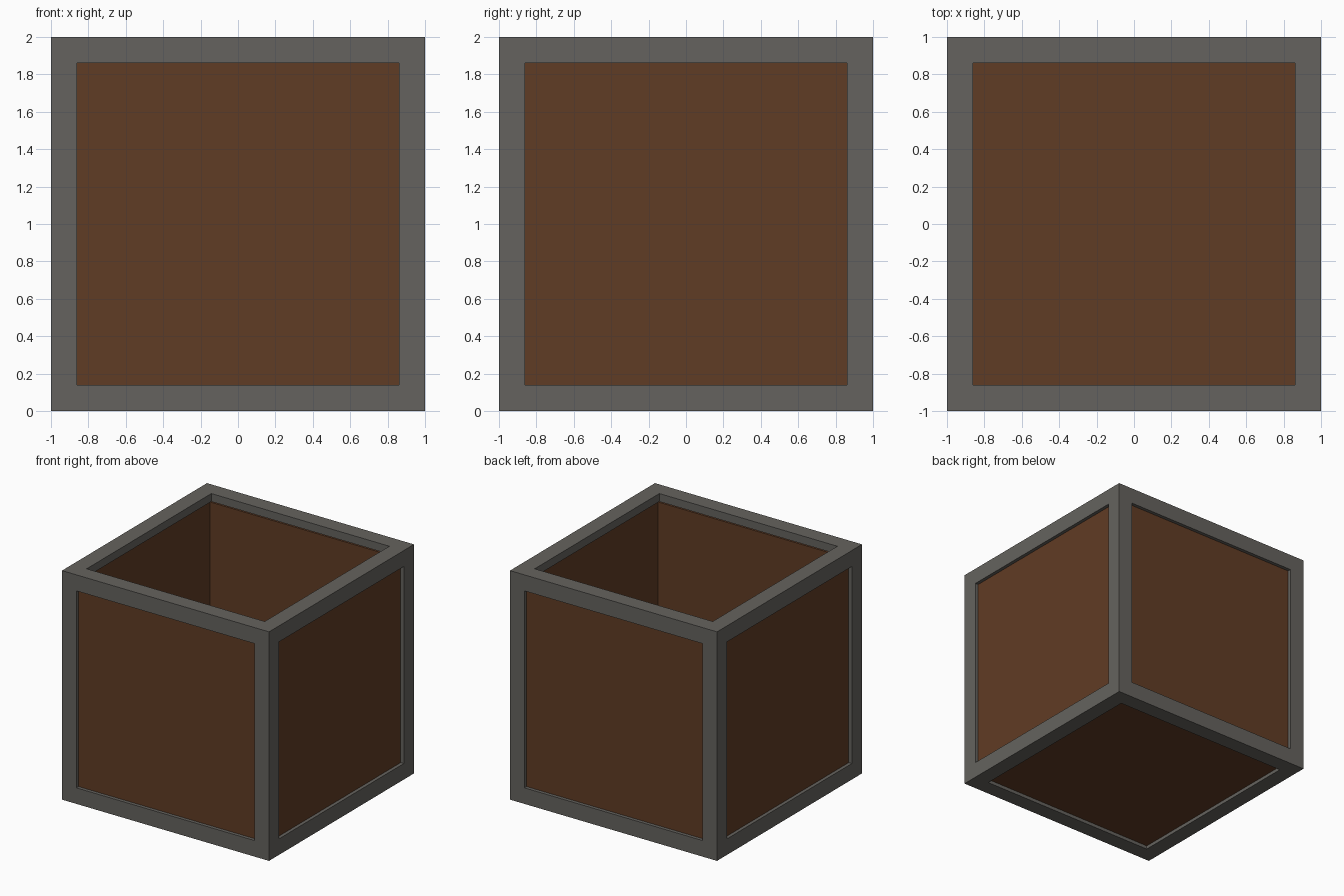
import bpy, bmesh

if "Cube" in bpy.data.objects:
    bpy.data.objects.remove(bpy.data.objects["Cube"])

FRAME_W = 0.14    # visible width of the edge frame
FRAME_T = 0.07    # depth of the frame
RECESS = 0.03     # panels sit this far behind the frame
WALL_IN = 0.10    # inner wall surface, measured from the outside


def material(name, rgb):
    m = bpy.data.materials.new(name)
    m.diffuse_color = (*rgb, 1.0)
    m.use_nodes = True
    m.node_tree.nodes["Principled BSDF"].inputs["Base Color"].default_value = m.diffuse_color
    return m


def finish(name, bm, mat):
    bmesh.ops.recalc_face_normals(bm, faces=bm.faces[:])
    mesh = bpy.data.meshes.new(name)
    bm.to_mesh(mesh)
    bm.free()
    mesh.materials.append(mat)
    ob = bpy.data.objects.new(name, mesh)
    bpy.context.collection.objects.link(ob)
    ob.location.z = 1.0
    return ob


def delete_top(bm):
    top = max(bm.faces, key=lambda f: f.calc_center_median().z)
    bmesh.ops.delete(bm, geom=[top], context='FACES')


grey = material("frame grey", (0.130, 0.124, 0.112))
brown = material("panel brown", (0.118, 0.045, 0.018))

# Frame: cube with all six faces cut open, thickened inward
bm = bmesh.new()
bmesh.ops.create_cube(bm, size=2.0)
centres = bm.faces[:]
bmesh.ops.inset_individual(bm, faces=centres, thickness=FRAME_W, use_even_offset=True)
bmesh.ops.delete(bm, geom=centres, context='FACES')
frame = finish("edge_frame", bm, grey)
solid = frame.modifiers.new("thickness", 'SOLIDIFY')
solid.thickness = FRAME_T
solid.offset = -1.0
solid.use_even_offset = True

# Panels: open-topped box with thick walls, tucked behind the frame
bm = bmesh.new()
outer, inner, top = 1 - RECESS, 1 - WALL_IN, 1 - WALL_IN
loops = []
for half, z in ((outer, -outer), (outer, top), (inner, top), (inner, -inner)):
    loops.append([bm.verts.new((sx * half, sy * half, z))
                  for sx, sy in ((-1, -1), (1, -1), (1, 1), (-1, 1))])
for a, b in zip(loops, loops[1:]):
    for i in range(4):
        j = (i + 1) % 4
        bm.faces.new((a[i], a[j], b[j], b[i]))
bm.faces.new(loops[0])
bm.faces.new(loops[-1])
finish("panel_box", bm, brown)
